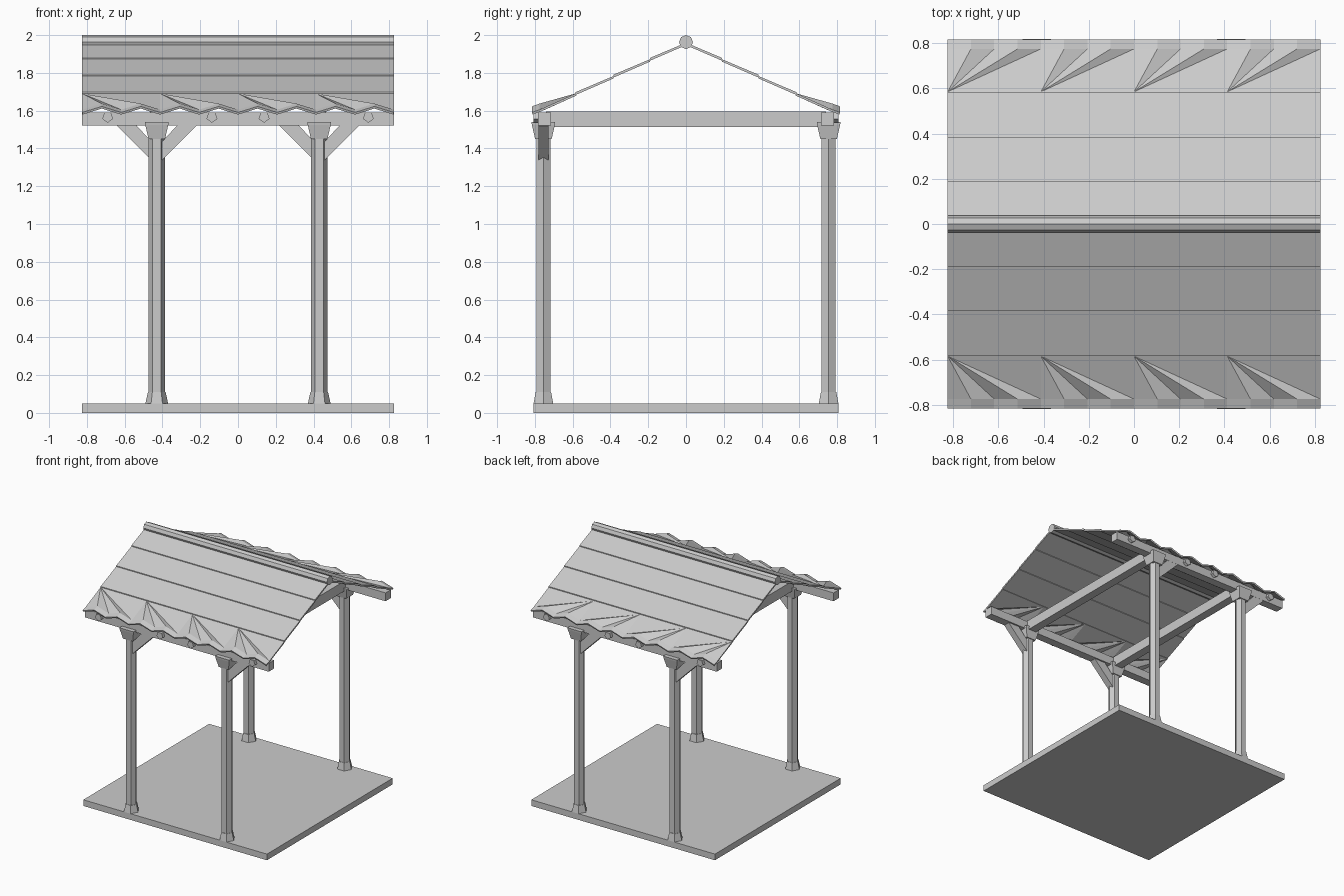
import bpy, bmesh, math
from mathutils import Vector

cube = bpy.data.objects.get("Cube")
if cube:
    bpy.data.objects.remove(cube, do_unlink=True)

COLOR = (0.6, 0.6, 0.6, 1)
grey = bpy.data.materials.new("light_grey")
grey.use_nodes = True
grey.diffuse_color = COLOR
grey.node_tree.nodes["Principled BSDF"].inputs["Base Color"].default_value = COLOR

HALF = 0.825            # half length along x
POST_X, POST_Y = 0.43, 0.755


def finish(name, bm):
    mesh = bpy.data.meshes.new(name)
    bm.to_mesh(mesh)
    bm.free()
    mesh.materials.append(grey)
    ob = bpy.data.objects.new(name, mesh)
    bpy.context.collection.objects.link(ob)
    return ob


def loft(name, rings):
    """Closed solid through a list of equal point rings."""
    bm = bmesh.new()
    loops = [[bm.verts.new(p) for p in ring] for ring in rings]
    n = len(loops[0])
    for a, b in zip(loops, loops[1:]):
        for i in range(n):
            j = (i + 1) % n
            bm.faces.new((a[i], a[j], b[j], b[i]))
    bm.faces.new(loops[0])
    bm.faces.new(loops[-1])
    bmesh.ops.recalc_face_normals(bm, faces=bm.faces)
    return finish(name, bm)


def box(name, x0, x1, y0, y1, z0, z1):
    return loft(name, [[(x0, y0, z), (x1, y0, z), (x1, y1, z), (x0, y1, z)]
                       for z in (z0, z1)])


def polygon(n, r, turn=0.0):
    return [(r * math.cos(turn + math.tau * i / n), r * math.sin(turn + math.tau * i / n))
            for i in range(n)]


def column(name, x, y, sides, steps, turn=0.0):
    """Upright solid; steps are (height, radius)."""
    return loft(name, [[(x + u, y + v, z) for u, v in polygon(sides, r, turn)]
                       for z, r in steps])


def slope(y):
    return 1.96 - 0.46 * y


# Floor slab and ridge cap
box("floor_slab", -HALF, HALF, -0.807, 0.807, 0, 0.05)
loft("ridge_cap", [[(x, u, 1.963 + v) for u, v in polygon(8, 0.037)]
                   for x in (-HALF, HALF)])

# Posts with flared feet and capitals
for side_y, row in ((-1, "front"), (1, "back")):
    for side_x, side in ((1, "left"), (-1, "right")):
        x, y = side_x * POST_X, side_y * POST_Y
        tag = row + "_" + side
        column(tag + "_post", x, y, 6, [(0.05, 0.043), (1.5, 0.043)])
        column(tag + "_post_foot", x, y, 6, [(0.05, 0.06), (0.11, 0.047)])
        column(tag + "_capital", x, y, 4,
               [(1.45, 0.062), (1.525, 0.086), (1.54, 0.089)], math.pi / 4)
        # Diagonal brace, on one side of each post
        d = -side_y
        profile = [(0, 1.31), (0.21, 1.52), (0.21, 1.53), (0.115, 1.53), (0, 1.405)]
        loft(tag + "_brace", [[(x + d * u, y + w, z) for u, z in profile]
                              for w in (-0.027, 0.027)])

    # Eave beam and the round pole ends on its outer face
    ys = sorted((side_y * 0.715, side_y * 0.783))
    box(row + "_eave_beam", -HALF, HALF, *ys, 1.522, 1.59)
    for i, px in enumerate((-0.69, -0.138, 0.138, 0.69)):
        loft(row + "_pole_end_%d" % (i + 1),
             [[(px + u, side_y * w, 1.566 + v) for u, v in polygon(5, 0.03, -math.pi / 2)]
              for w in (0.75, 0.808)])

# Cross beams from front to back
for side_x, side in ((1, "left"), (-1, "right")):
    x = side_x * POST_X
    box(side + "_cross_beam", x - 0.035, x + 0.035, -0.74, 0.74, 1.514, 1.595)


def roof_course(name, s, y0, y1):
    """Flat sheet with its lower edge lifted over the next one."""
    prof = [(y0, slope(y0)), (y1, slope(y1) + 0.007),
            (y1, slope(y1) - 0.008), (y0, slope(y0) - 0.013)]
    loft(name, [[(x, s * y, z) for y, z in prof] for x in (-HALF, HALF)])


def wavy_eave(name, s):
    """Fans spread from single points down to a rippled edge."""
    bm = bmesh.new()
    groups, per = 4, 8
    n = groups * per

    def across(i, count):
        return -HALF + 2 * HALF * i / count

    tops = [bm.verts.new((across(i, groups), s * 0.585, slope(0.585)))
            for i in range(groups + 1)]
    rows = []
    for y, lift in ((0.775, 0.002), (0.816, 0.006)):
        rows.append([bm.verts.new((across(i, n), s * y, slope(y) + lift
                                   + 0.016 * (1 - math.cos(math.tau * i / 4))))
                     for i in range(n + 1)])
    mid, low = rows
    for i in range(n):
        bm.faces.new((tops[i // per], mid[i], mid[i + 1]))
        bm.faces.new((mid[i], low[i], low[i + 1], mid[i + 1]))
    for g in range(groups):
        bm.faces.new((tops[g], mid[(g + 1) * per], tops[g + 1]))
    bm.normal_update()
    bmesh.ops.reverse_faces(bm, faces=[f for f in bm.faces if f.normal.z < 0])
    ob = finish(name, bm)
    solid = ob.modifiers.new("thickness", "SOLIDIFY")
    solid.thickness = 0.012
    solid.offset = -1


# Roof slopes
for s, row in ((-1, "front"), (1, "back")):
    edges = (0.0, 0.19, 0.385, 0.585)
    for i, (a, b) in enumerate(zip(edges, edges[1:])):
        roof_course(row + "_roof_course_%d" % (i + 1), s, a, b)
    wavy_eave(row + "_roof_eave", s)
